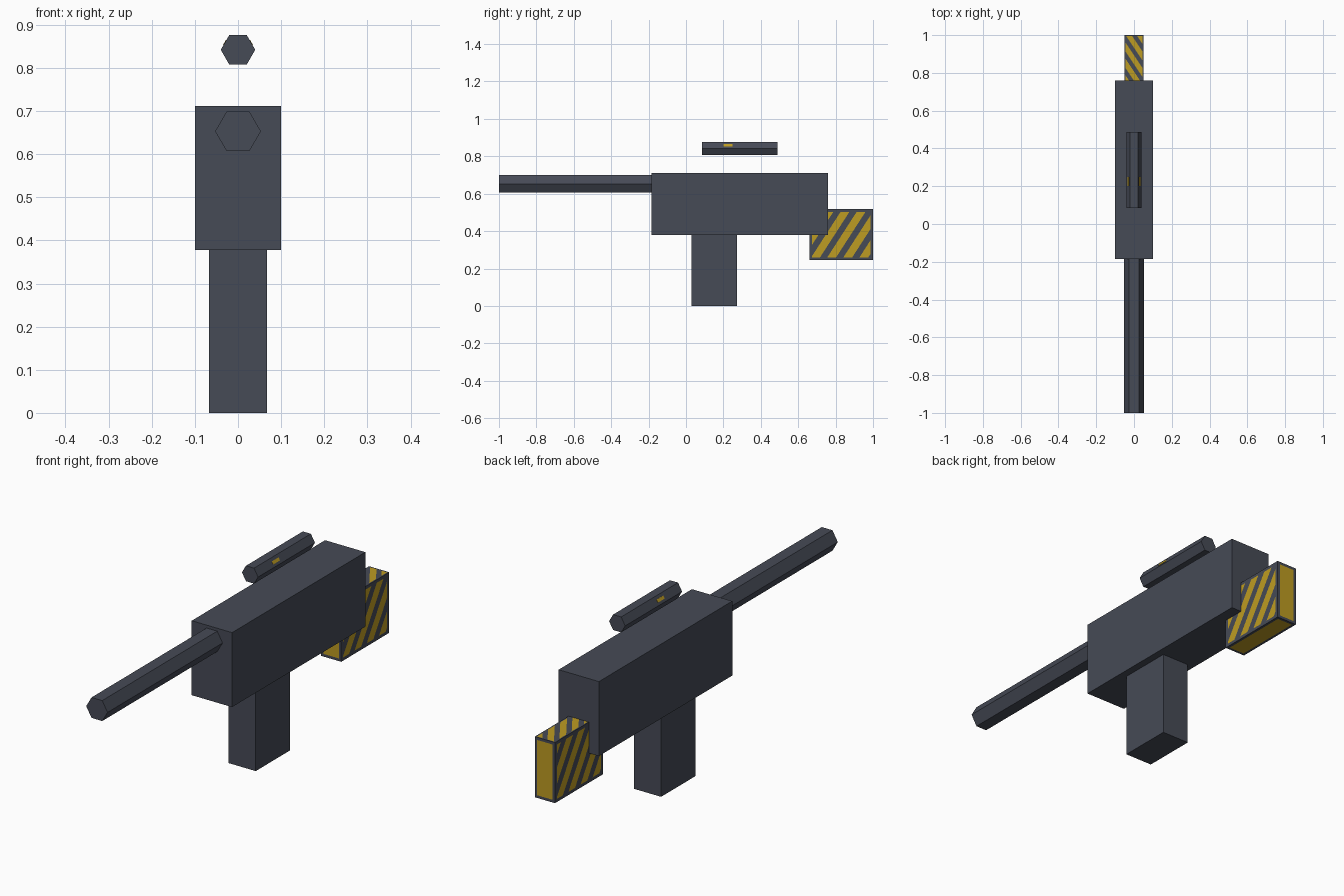
import bpy, bmesh, math
from mathutils import Vector

if "Cube" in bpy.data.objects:
    bpy.data.objects.remove(bpy.data.objects["Cube"])


def material(name, rgb):
    m = bpy.data.materials.new(name)
    m.diffuse_color = (*rgb, 1)
    m.use_nodes = True
    m.node_tree.nodes["Principled BSDF"].inputs["Base Color"].default_value = m.diffuse_color
    return m


slate = material("dark slate", (0.061, 0.069, 0.093))
yellow = material("hazard yellow", (0.515, 0.333, 0.016))


def finish(name, bm, *mats):
    me = bpy.data.meshes.new(name)
    bm.to_mesh(me)
    bm.free()
    for m in mats:
        me.materials.append(m)
    ob = bpy.data.objects.new(name, me)
    bpy.context.collection.objects.link(ob)
    return ob


def box(name, lo, hi, mat):
    lo, hi = Vector(lo), Vector(hi)
    bm = bmesh.new()
    bmesh.ops.create_cube(bm, size=1)
    bmesh.ops.scale(bm, vec=hi - lo, verts=bm.verts)
    bmesh.ops.translate(bm, vec=(lo + hi) / 2, verts=bm.verts)
    return finish(name, bm, mat)


def hex_rod(name, radius, y0, y1, z):
    # six-sided bar along y with corners pointing sideways
    bm = bmesh.new()
    ring = [bm.verts.new((radius * math.cos(i * math.pi / 3), y0,
                          z + radius * math.sin(i * math.pi / 3))) for i in range(6)]
    cap = bm.faces.new(ring)
    new = bmesh.ops.extrude_face_region(bm, geom=[cap], use_keep_orig=True)["geom"]
    moved = [v for v in new if isinstance(v, bmesh.types.BMVert)]
    bmesh.ops.translate(bm, vec=(0, y1 - y0, 0), verts=moved)
    bmesh.ops.recalc_face_normals(bm, faces=bm.faces)
    return finish(name, bm, slate)


# main parts
box("body", (-0.1, -0.185, 0.378), (0.1, 0.76, 0.712), slate)
box("grip", (-0.067, 0.03, 0), (0.067, 0.272, 0.378), slate)
hex_rod("barrel", 0.053, -1, -0.18, 0.653)
hex_rod("scope", 0.04, 0.085, 0.488, 0.842)

# small yellow marks on the upper slanted scope faces
for side, label in ((1, "right"), (-1, "left")):
    mark = box("scope_mark_" + label, (-0.001, -0.024, -0.007), (0.001, 0.024, 0.007), yellow)
    mark.location = (side * 0.0305, 0.224, 0.8585)
    mark.rotation_euler = (0, -side * math.radians(30), 0)


def panel(bm, origin, u_axis, v_axis, w, h, margin, slope=None, period=0.086, duty=0.55):
    """Rectangle with a dark border and a yellow or diagonally striped middle."""
    o, U, V = Vector(origin), Vector(u_axis), Vector(v_axis)
    pts = [o, o + U * w, o + U * w + V * h, o + V * h]
    faces = [bm.faces.new([bm.verts.new(p) for p in pts])]
    cuts = [(o + U * margin, U), (o + U * (w - margin), U),
            (o + V * margin, V), (o + V * (h - margin), V)]
    if slope:
        normal = (U - V / slope).normalized()
        for k in range(-8, 9):
            cuts += [(o + U * k * period, normal), (o + U * (k + duty) * period, normal)]
    for co, no in cuts:
        geom = set(faces)
        for f in faces:
            geom.update(f.edges)
            geom.update(f.verts)
        res = bmesh.ops.bisect_plane(bm, geom=list(geom), plane_co=co, plane_no=no, dist=1e-5)
        faces = [g for g in res["geom"] if isinstance(g, bmesh.types.BMFace)]
    for f in faces:
        c = f.calc_center_median() - o
        u, v = c.dot(U), c.dot(V)
        inside = margin < u < w - margin and margin < v < h - margin
        on = not slope or ((u - v / slope) / period) % 1 < duty
        f.material_index = int(inside and on)


# striped stock block
X, Y0, Y1, Z0, Z1 = 0.05, 0.66, 1.0, 0.245, 0.517
W, L, H = 2 * X, Y1 - Y0, Z1 - Z0
bm = bmesh.new()
panel(bm, (X, Y0, Z0), (0, 1, 0), (0, 0, 1), L, H, 0.014, 1.55)      # right
panel(bm, (-X, Y1, Z0), (0, -1, 0), (0, 0, 1), L, H, 0.014, 1.55)    # left
panel(bm, (-X, Y0, Z1), (1, 0, 0), (0, 1, 0), W, L, 0.006, -1.5, 0.058)  # top
panel(bm, (X, Y0, Z0), (-1, 0, 0), (0, 1, 0), W, L, 0.012)           # bottom
panel(bm, (X, Y1, Z0), (-1, 0, 0), (0, 0, 1), W, H, 0.012)           # back
panel(bm, (-X, Y0, Z0), (1, 0, 0), (0, 0, 1), W, H, 0.012)           # front
finish("stock", bm, slate, yellow)
